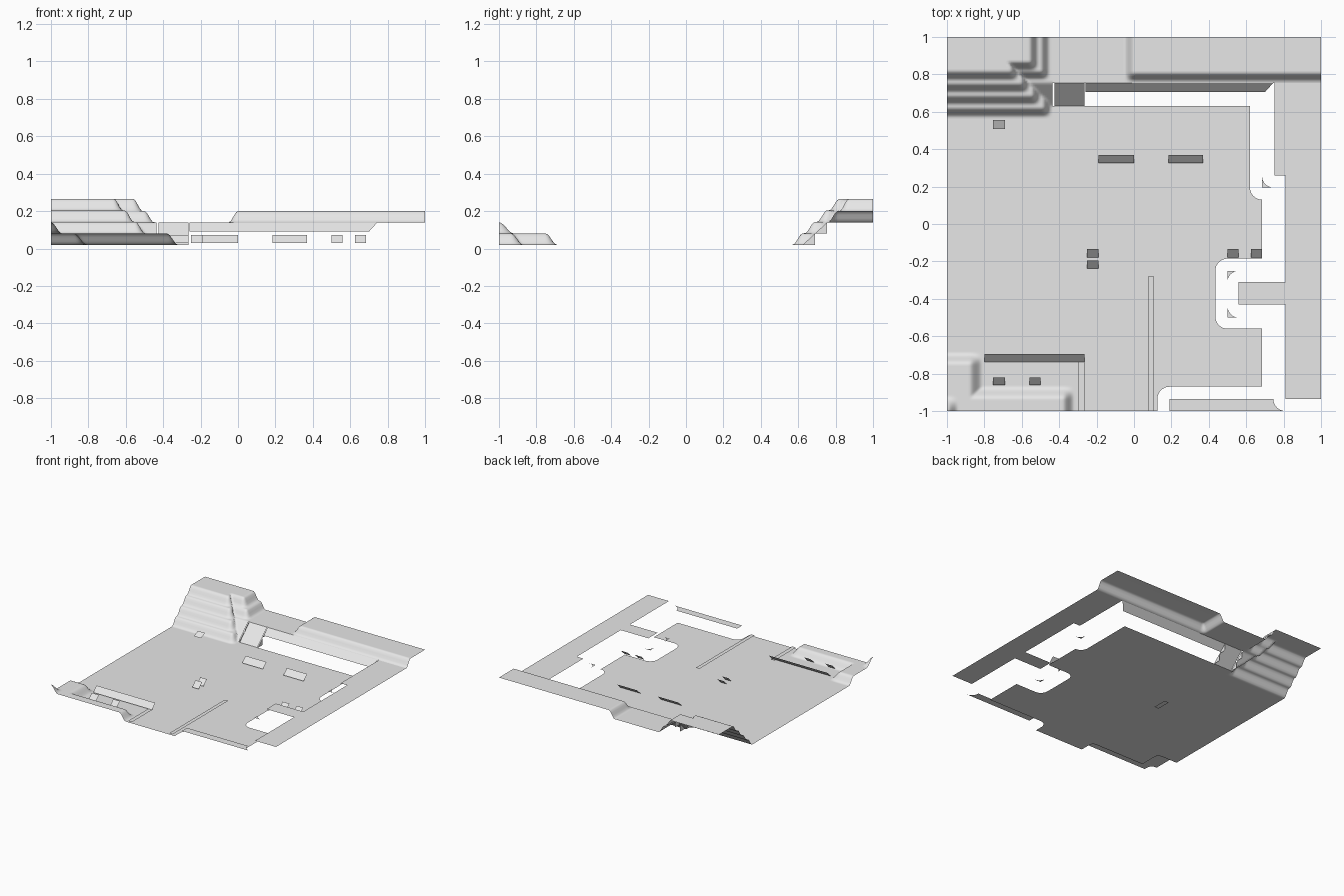
import bpy, math

if "Cube" in bpy.data.objects:
    bpy.data.objects.remove(bpy.data.objects["Cube"])

grey = bpy.data.materials.new("concrete_grey")
grey.diffuse_color = (0.8, 0.8, 0.8, 1)
grey.use_nodes = True
grey.node_tree.nodes["Principled BSDF"].inputs["Base Color"].default_value = grey.diffuse_color
LOW, STEP = 0.02, 0.06


def sheet(name, verts, faces, smooth=False):
    me = bpy.data.meshes.new(name)
    me.from_pydata(verts, [], faces)
    me.materials.append(grey)
    me.polygons.foreach_set("use_smooth", [smooth] * len(faces))
    ob = bpy.data.objects.new(name, me)
    bpy.context.collection.objects.link(ob)
    return ob


def flat(name, outline, z):
    return sheet(name, [(x, y, z) for x, y in outline], [range(len(outline))])


def rect(name, x0, x1, y0, y1, z):
    return flat(name, [(x0, y0), (x1, y0), (x1, y1), (x0, y1)], z)


def slope(name, x0, x1, y0, y1, z0=0.03, z1=0.072):
    return sheet(name, [(x0, y0, z0), (x1, y0, z0), (x1, y1, z1), (x0, y1, z1)], [(0, 1, 2, 3)])


def arc(cx, cy, r, a0, a1, n=8):
    angles = [math.radians(a0 + (a1 - a0) * i / n) for i in range(n + 1)]
    return [(cx + r * math.cos(a), cy + r * math.sin(a)) for a in angles]


def ease(t):
    t = min(max(t, 0), 1)
    return t * t * (3 - 2 * t)


def span(a, b, step=0.01):
    n = max(1, round((b - a) / step))
    return [a + (b - a) * i / n for i in range(n + 1)]


def terrain(name, xs, ys, height):
    verts = [(x, y, height(x, y)) for y in ys for x in xs]
    w = len(xs)
    faces = [(j * w + i, j * w + i + 1, (j + 1) * w + i + 1, (j + 1) * w + i)
             for j in range(len(ys) - 1) for i in range(w - 1)]
    return sheet(name, verts, faces, True)


# Heights of the stepped cliff, the rear shelf and the front banks
def shelf_height(x, y):
    z = 0.14 if y > 0.754 else LOW + 0.12 * max(0, (y - 0.63) / 0.125)
    z += STEP * ease((-0.45 - x) / 0.05) * ease((y - 0.77) / 0.05)
    z += 0.065 * ease((-0.51 - x) / 0.05) * ease((y - 0.82) / 0.05)
    return z + STEP * ease((x + 0.05) / 0.05) * ease((y - 0.76) / 0.05)


def cliff_height(x, y):
    if x + y > 0.185:
        return shelf_height(x, y)
    return LOW + sum(0.0613 * ease((y - 0.57 - 0.065 * k) / 0.055)
                     * ease((-0.44 - 0.058 * k - x) / 0.05) for k in range(4))


def bank_height(x, y):
    front = ease((-0.87 - y) / 0.065) * ease((-0.32 - x) / 0.06)
    side = ease((-0.81 - x) / 0.07) * ease((-0.69 - y) / 0.06)
    corner = ease((-0.94 - x) / 0.06) * ease((-0.92 - y) / 0.08)
    return LOW + STEP * (max(front, side) + corner)


terrain("stepped_cliff", span(-1, -0.435), span(0.55, 1), cliff_height)
terrain("rear_shelf", span(-0.435, 0.02) + [1], span(0.755, 0.82) + [1], shelf_height)
terrain("front_bank", span(-1, -0.3), span(-1, -0.68), bank_height)

# Main floor with rounded cut-outs along its right side
flat("floor", [(-1, -0.68), (-0.3, -0.68), (-0.3, -1), (0.125, -1)]
     + arc(0.19, -0.935, 0.065, 180, 90) + [(0.685, -0.87), (0.685, -0.56)]
     + arc(0.5, -0.495, 0.065, 270, 180) + arc(0.5, -0.25, 0.065, 180, 90)
     + [(0.685, -0.185)] + arc(0.685, 0.195, 0.065, 270, 180)
     + [(0.62, 0.63), (-0.435, 0.63), (-0.435, 0.55), (-1, 0.55)], LOW)

# Raised right walkway with its tongue
flat("right_walkway", [(0.81, -0.935), (1, -0.935), (1, 0.755), (0.75, 0.755), (0.75, 0.26),
                       (0.81, 0.26), (0.81, -0.31), (0.56, -0.31), (0.56, -0.43), (0.81, -0.43)], 0.14)
flat("front_walkway", [(0.19, -1)] + arc(0.81, -0.935, 0.065, 270, 180) + [(0.19, -0.935)], 0.08)

# Small concave corner fillets
for cx, cy, a, kx, ky in ((0.745, 0.255, 180, 0.685, 0.195), (0.56, -0.31, 90, 0.5, -0.25),
                          (0.56, -0.44, 180, 0.5, -0.5)):
    flat("corner_fillet", [(kx, ky)] + arc(cx, cy, 0.06, a + 90, a), 0.08)

# Sloped face below the rear shelf
sheet("shelf_face", [(-0.26, 0.705, 0.09), (0.7, 0.705, 0.09), (0.745, 0.755, 0.14), (-0.26, 0.755, 0.14)],
      [(0, 1, 2, 3)])

# Ramp with stepped side cheeks
slope("ramp", -0.425, -0.265, 0.63, 0.755, LOW, 0.14)
for x, order in ((-0.43, (0, 2, 1)), (-0.26, (0, 1, 2))):
    for y, z in ((0.625, LOW), (0.69, 0.08)):
        sheet("ramp_cheek", [(x, y, z), (x, y + 0.065, z), (x, y + 0.065, z + STEP)], [order])

# Tilted panels above the floor
for x0, x1, y0, y1 in ((-0.19, 0, 0.325, 0.37), (0.185, 0.37, 0.325, 0.37),
                       (-0.25, -0.19, -0.178, -0.133), (-0.25, -0.19, -0.238, -0.195),
                       (0.5, 0.56, -0.178, -0.133), (0.625, 0.685, -0.178, -0.133),
                       (-0.755, -0.69, -0.862, -0.82), (-0.56, -0.5, -0.862, -0.82),
                       (-0.8, -0.265, -0.737, -0.695)):
    slope("tilted_panel", x0, x1, y0, y1)
slope("small_panel", -0.755, -0.69, 0.507, 0.557, 0.03, 0.055)

# Thin floor strips and the plate beneath the floor
rect("floor_strip", 0.075, 0.107, -1, -0.28, 0.03)
rect("bank_strip", -0.3, -0.265, -1, -0.72, 0.03)
rect("under_plate", -0.35, -0.31, -0.13, -0.01, 0)
